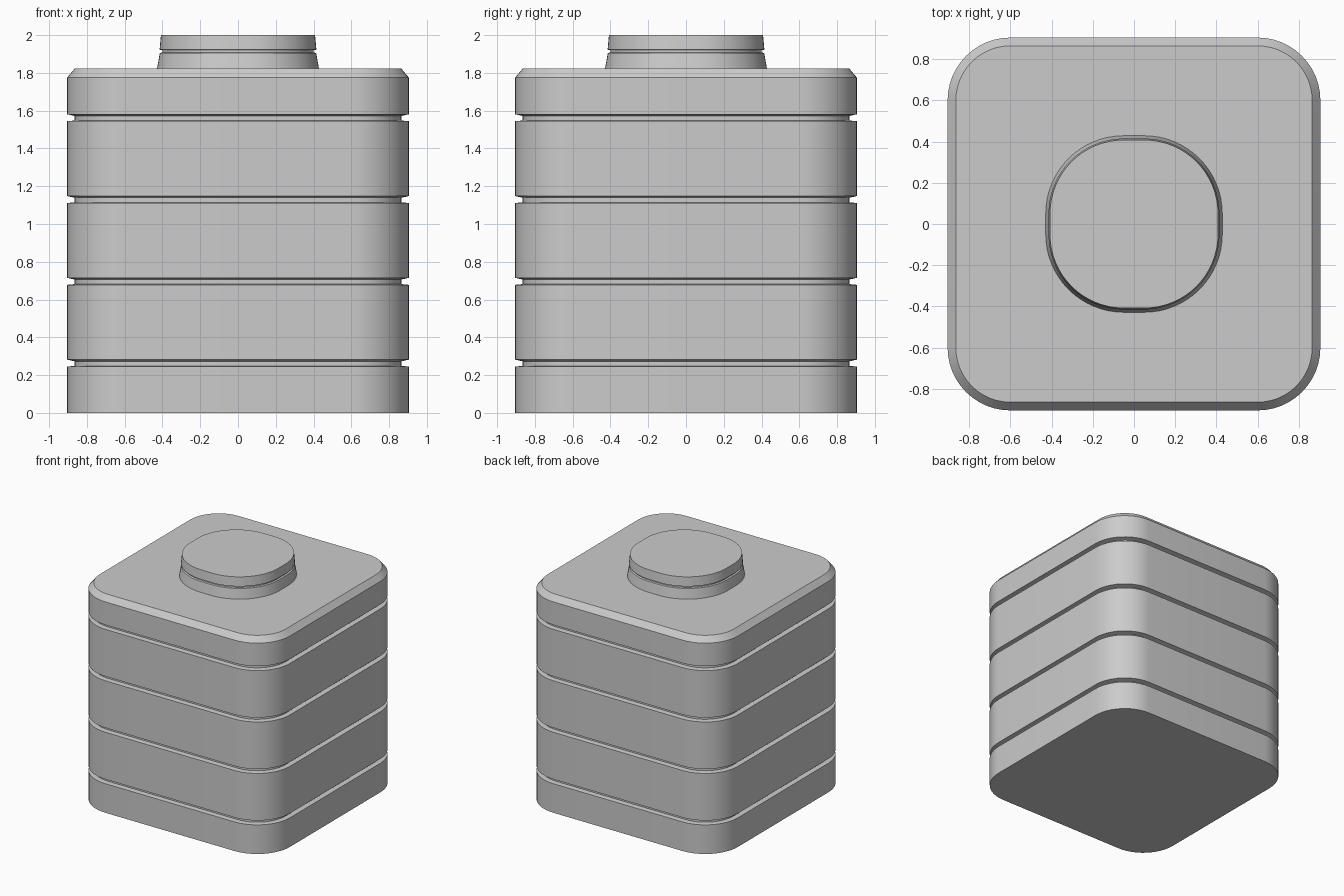
import bpy, bmesh, math

if "Cube" in bpy.data.objects:
    bpy.data.objects.remove(bpy.data.objects["Cube"])


def ring(half, centre, z, n):
    """Rounded-square outline; corner arcs are centred at +/-centre."""
    r = half - centre
    pts = []
    for k, (sx, sy) in enumerate(((1, 1), (-1, 1), (-1, -1), (1, -1))):
        for i in range(n + 1):
            a = math.pi / 2 * (k + i / n)
            pts.append((sx * centre + r * math.cos(a), sy * centre + r * math.sin(a), z))
    return pts


def loft(name, profile, centre, n):
    """Stack outlines along a (half width, z) profile and cap both ends."""
    bm = bmesh.new()
    rings = [[bm.verts.new(p) for p in ring(h, centre, z, n)] for h, z in profile]
    for lo, hi in zip(rings, rings[1:]):
        for i in range(len(lo)):
            j = (i + 1) % len(lo)
            bm.faces.new((lo[i], lo[j], hi[j], hi[i]))
    bm.faces.new(rings[0][::-1])
    bm.faces.new(rings[-1])
    me = bpy.data.meshes.new(name)
    bm.to_mesh(me)
    bm.free()
    ob = bpy.data.objects.new(name, me)
    bpy.context.collection.objects.link(ob)
    bpy.ops.object.select_all(action='DESELECT')
    ob.select_set(True)
    bpy.context.view_layer.objects.active = ob
    bpy.ops.object.shade_smooth_by_angle(angle=math.radians(30))
    return ob


# Body: rounded block with four recessed grooves and a chamfered top
W, G = 0.905, 0.865
body = [(W, 0)]
for z in (0.245, 0.678, 1.111, 1.544):
    body += [(W, z), (G, z + 0.004), (G, z + 0.028), (W, z + 0.037)]
body += [(W, 1.775), (0.865, 1.822)]
loft("body", body, 0.60, 12)

# Cap: short tapered plug with one thin groove
cap = [(0.43, 1.815), (0.414, 1.905), (0.400, 1.908), (0.400, 1.920),
       (0.415, 1.923), (0.408, 2.0)]
loft("cap", cap, 0.05, 16)
